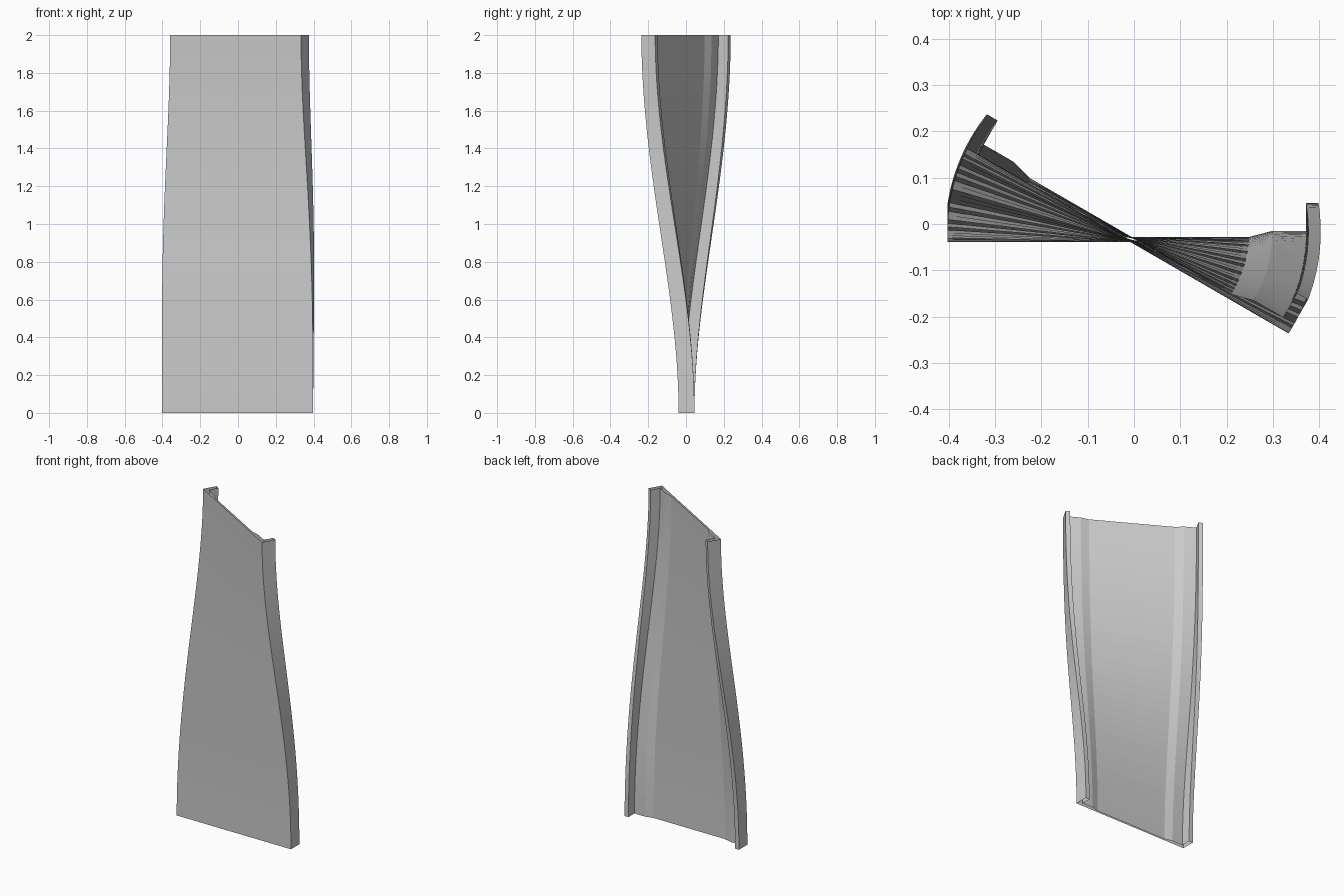
import bpy, bmesh, math

if "Cube" in bpy.data.objects:
    bpy.data.objects.remove(bpy.data.objects["Cube"])

STEPS = 32
HEIGHT = 2.0
TWIST = math.radians(-30)
PIVOT_X, PIVOT_Y = -0.002, -0.017

# right half of the channel section: thin web, thicker haunch, end flange
back = [(0.25, -0.028), (0.30, -0.015), (0.373, -0.015), (0.373, 0.045)]
front = [(0.40, 0.045), (0.40, -0.039)]
right = back + front
section = right + [(-x, y) for x, y in reversed(right)]


def ease(t):
    return t * t * (3 - 2 * t)


# twisted channel panel, open at both ends
bm = bmesh.new()
rings = []
for i in range(STEPS + 1):
    t = i / STEPS
    a = TWIST * ease(t)
    c, s = math.cos(a), math.sin(a)
    ring = []
    for x, y in section:
        y -= PIVOT_Y
        ring.append(bm.verts.new((PIVOT_X + x * c - y * s,
                                  PIVOT_Y + x * s + y * c, HEIGHT * t)))
    rings.append(ring)
n = len(section)
for lo, hi in zip(rings, rings[1:]):
    for j in range(n):
        k = (j + 1) % n
        bm.faces.new((lo[j], lo[k], hi[k], hi[j]))
bmesh.ops.recalc_face_normals(bm, faces=bm.faces)
mesh = bpy.data.meshes.new("twisted_panel")
bm.to_mesh(mesh)
bm.free()
panel = bpy.data.objects.new("twisted_panel", mesh)
bpy.context.collection.objects.link(panel)
